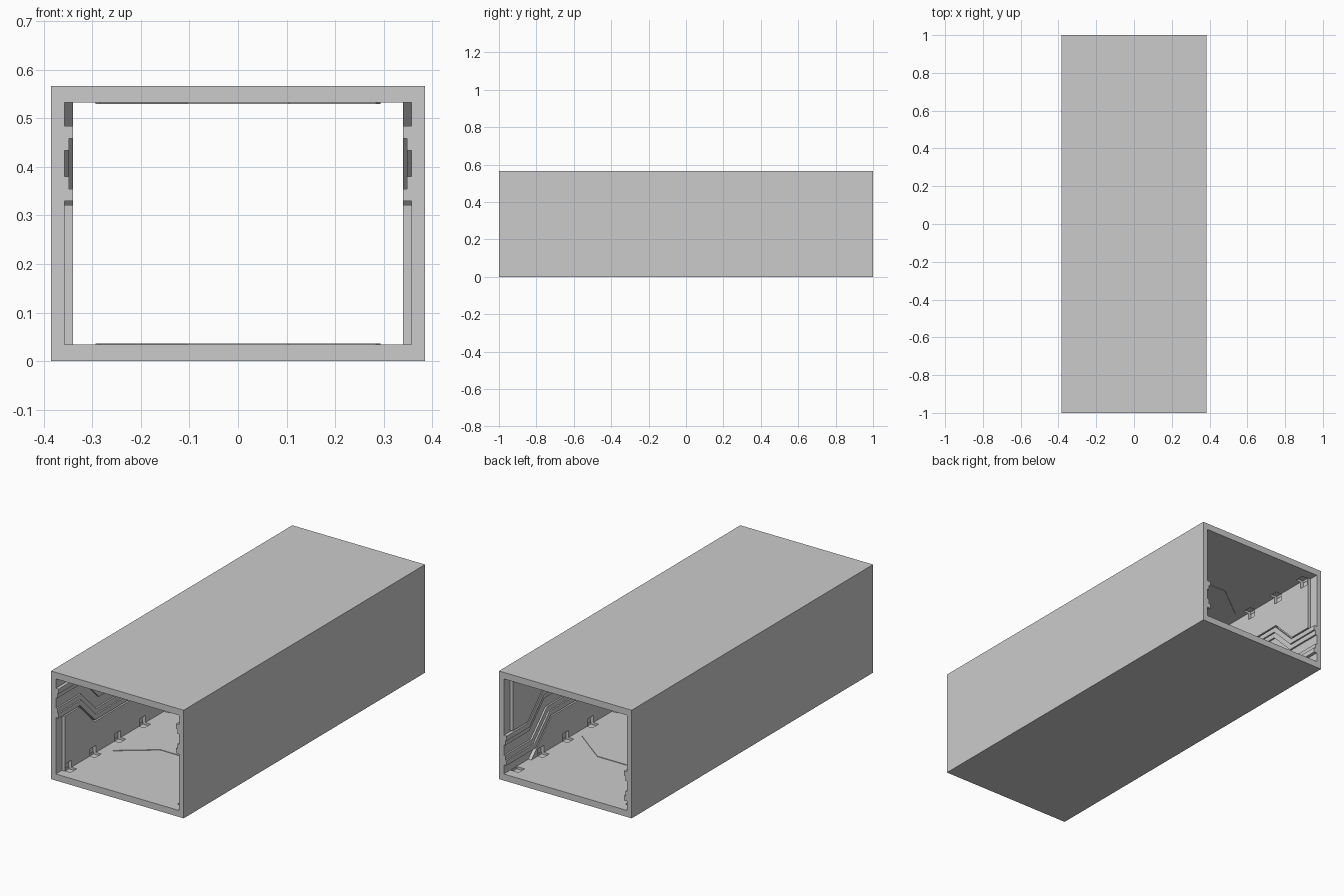
import bpy, bmesh, math
from mathutils import Vector

if "Cube" in bpy.data.objects:
    bpy.data.objects.remove(bpy.data.objects["Cube"])

H, MID = 0.567, 0.2835          # outer height, mid height
WALL, FACE = 0.357, 0.34        # recessed wall plane, raised trim plane
FLOOR, CEIL = 0.034, 0.533
CLIPS = [-0.92 + i * 1.84 / 9 for i in range(10)]
CLIP_HALF = 0.025


def prism(bm, pts, to3d, a, b):
    """Extrude a 2D outline between depths a and b."""
    lo = [bm.verts.new(to3d(p, a)) for p in pts]
    hi = [bm.verts.new(to3d(p, b)) for p in pts]
    bm.faces.new(lo)
    bm.faces.new(hi[::-1])
    n = len(pts)
    for i in range(n):
        j = (i + 1) % n
        bm.faces.new((lo[i], hi[i], hi[j], lo[j]))


def finish(bm, name):
    bmesh.ops.recalc_face_normals(bm, faces=bm.faces[:])
    me = bpy.data.meshes.new(name)
    bm.to_mesh(me)
    bm.free()
    ob = bpy.data.objects.new(name, me)
    bpy.context.collection.objects.link(ob)
    return ob


def box(bm, x0, x1, y0, y1, z0, z1):
    prism(bm, [(x0, y0), (x1, y0), (x1, y1), (x0, y1)],
          lambda p, d: (p[0], p[1], d), z0, z1)


def offset_path(path, d):
    """Mitred parallel copy of an open path, d to the left."""
    P = [Vector(p) for p in path]
    out = []
    for i, p in enumerate(P):
        a = (p - P[i - 1]).normalized() if i > 0 else None
        b = (P[i + 1] - p).normalized() if i < len(P) - 1 else a
        a = a or b
        na, nb = Vector((-a.y, a.x)), Vector((-b.y, b.x))
        m = (na + nb).normalized()
        out.append(tuple(p + m * d / m.dot(na)))
    return out


def strip(path, d0, d1):
    return offset_path(path, d0) + offset_path(path, d1)[::-1]


# Outer rectangular tube, open at both ends
bm = bmesh.new()
outer = [(-0.385, 0), (0.385, 0), (0.385, H), (-0.385, H)]
inner = [(-WALL, FLOOR), (WALL, FLOOR), (WALL, CEIL), (-WALL, CEIL)]
rings = [[bm.verts.new((x, y, z)) for x, z in loop]
         for loop in (outer, inner) for y in (-1, 1)]
of, ob_, inf, inb = rings
for i in range(4):
    j = (i + 1) % 4
    for r, s in ((of, ob_), (ob_, inb), (inb, inf), (inf, of)):
        bm.faces.new((r[i], r[j], s[j], s[i]))
shell = finish(bm, "corridor_shell")

# Clip pockets sunk into floor and ceiling beside the walls
bm = bmesh.new()
for s in (-1, 1):
    for y in CLIPS:
        for z0, z1 in ((0.022, 0.06), (H - 0.06, H - 0.022)):
            box(bm, *sorted((s * 0.31, s * 0.355)), y - CLIP_HALF, y + CLIP_HALF, z0, z1)
cutter = finish(bm, "pocket_cutter")
cutter.hide_render = True
cutter.hide_viewport = True
mod = shell.modifiers.new("pockets", 'BOOLEAN')
mod.object = cutter
mod.operation = 'DIFFERENCE'
mod.solver = 'EXACT'

# Zigzag conduit band along each wall (y, z path)
band = [(-1, 0.407), (-0.79, 0.407), (-0.6665, MID),
        (0.6665, MID), (0.79, 0.16), (1, 0.16)]

# Upper panel outline follows the band; clip notches along the ceiling
gap = offset_path(band, 0.085)
top_start = gap[2][0] - (CEIL - gap[2][1])
upper = [(top_start, CEIL)] + gap[2:5] + [(0.95, gap[4][1]), (0.95, CEIL)]
for y in reversed(CLIPS):
    if y > top_start + 0.04:
        a, b = y + CLIP_HALF, y - CLIP_HALF
        upper += [(a, CEIL), (a, CEIL - 0.037), (b, CEIL - 0.037), (b, CEIL)]
# Lower panel is the upper one turned half a revolution
lower = [(-y, H - z) for y, z in upper]

for side, s in (("left", -1), ("right", 1)):
    on_wall = lambda p, d, s=s: (s * d, p[0], p[1])
    bm = bmesh.new()
    for d0, d1, x in ((-0.077, -0.052, FACE), (-0.052, -0.027, 0.348),
                      (0.027, 0.052, 0.348), (0.052, 0.077, FACE)):
        prism(bm, strip(band, d0, d1), on_wall, x, WALL)
    finish(bm, side + "_conduit_band")
    for name, outline in (("upper", upper), ("lower", lower)):
        bm = bmesh.new()
        prism(bm, outline, on_wall, FACE, WALL)
        finish(bm, f"{side}_{name}_panel")

# Thin angled strips across floor and ceiling
front = [(-0.293, -0.62), (-0.11, -0.48), (0.11, -0.48), (0.293, -0.62)]
back = [(-0.293, 0.43), (-0.1, 0.57), (0.1, 0.57), (0.293, 0.43)]
for name, z0, z1 in (("floor", FLOOR, 0.037), ("ceiling", 0.53, CEIL)):
    bm = bmesh.new()
    for path in (front, back):
        outline = [(max(-0.293, min(0.293, x)), y) for x, y in strip(path, -0.015, 0.015)]
        prism(bm, outline, lambda p, d: (p[0], p[1], d), z0, z1)
    finish(bm, name + "_strips")
